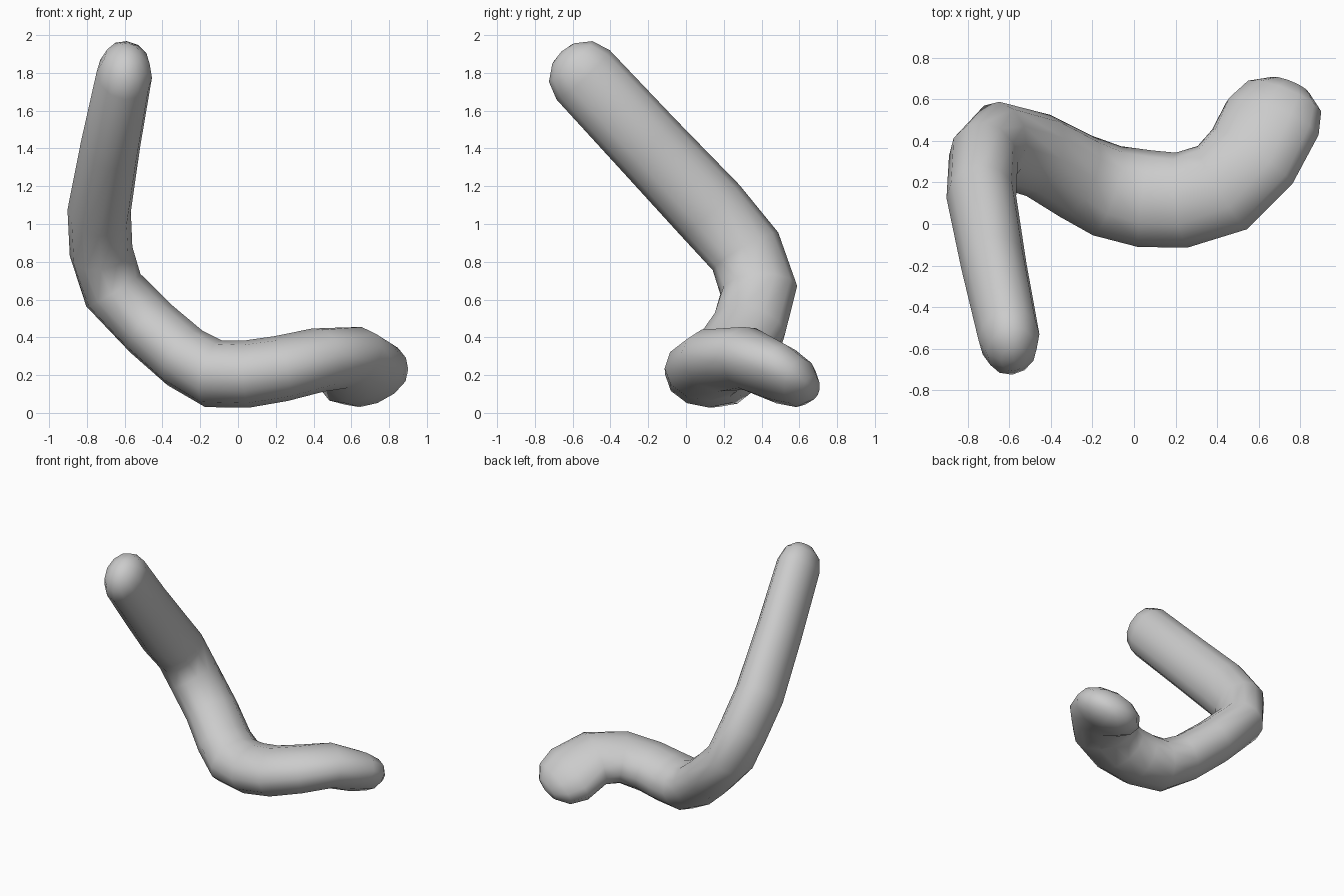
import bpy, bmesh, math
from mathutils import Vector

if "Cube" in bpy.data.objects:
    bpy.data.objects.remove(bpy.data.objects["Cube"])

SIDES = 12
# Rings along the bent tube: centre, direction of the wide axis, half width, half thickness
rings = [
    ((-.602, -.545, 1.790), (0, .7, .7), .192, .148),
    ((-.675, -.20, 1.420), (0, .7, .7), .197, .158),
    ((-.735, .13, 1.070), (0, .72, .65), .205, .168),
    ((-.725, .315, .855), (0, .85, .5), .200, .168),
    ((-.660, .385, .650), (0, .97, .2), .205, .168),
    ((-.460, .33, .445), (.1, 1, .05), .205, .168),
    ((-.280, .23, .290), (.15, 1, 0), .212, .172),
    ((-.130, .16, .207), (.12, 1, 0), .225, .182),
    ((.050, .122, .206), (.05, 1, 0), .235, .178),
    ((.230, .115, .235), (-.1, 1, 0), .230, .175),
    ((.425, .175, .280), (-.42, .9, -.12), .235, .170),
    ((.570, .325, .290), (-.80, .58, -.25), .240, .165),
    ((.665, .505, .205), (-.82, .42, -.40), .252, .150),
]
CAPS = (.17, .215)  # length of the rounded ends


def frame(i):
    c = [Vector(r[0]) for r in rings]
    t = Vector()
    if i > 0:
        t += (c[i] - c[i - 1]).normalized()
    if i < len(c) - 1:
        t += (c[i + 1] - c[i]).normalized()
    t.normalize()
    m = Vector(rings[i][1])
    m = (m - t * m.dot(t)).normalized()
    return c[i], t, m, t.cross(m)


bm = bmesh.new()


def add_ring(i, shift=0, k=1):
    c, t, m, n = frame(i)
    a, b = rings[i][2] * k, rings[i][3] * k
    return [bm.verts.new(c + t * shift + m * a * math.cos(u) + n * b * math.sin(u))
            for u in (2 * math.pi * j / SIDES for j in range(SIDES))]


# Loft body with rounded caps
last = len(rings) - 1
steps = [math.radians(d) for d in (35, 65)]
loops = [add_ring(0, -CAPS[0] * math.sin(s), math.cos(s)) for s in reversed(steps)]
loops += [add_ring(i) for i in range(len(rings))]
loops += [add_ring(last, CAPS[1] * math.sin(s), math.cos(s)) for s in steps]
for p, q in zip(loops, loops[1:]):
    for j in range(SIDES):
        k = (j + 1) % SIDES
        bm.faces.new((p[j], p[k], q[k], q[j]))
for i, loop, length in ((0, loops[0], -CAPS[0]), (last, loops[-1], CAPS[1])):
    c, t, _, _ = frame(i)
    tip = bm.verts.new(c + t * length)
    for j in range(SIDES):
        bm.faces.new((loop[j], loop[(j + 1) % SIDES], tip))
bmesh.ops.recalc_face_normals(bm, faces=bm.faces)

mesh = bpy.data.meshes.new("bent_tube")
bm.to_mesh(mesh)
bm.free()
for p in mesh.polygons:
    p.use_smooth = True
obj = bpy.data.objects.new("bent_tube", mesh)
bpy.context.collection.objects.link(obj)
